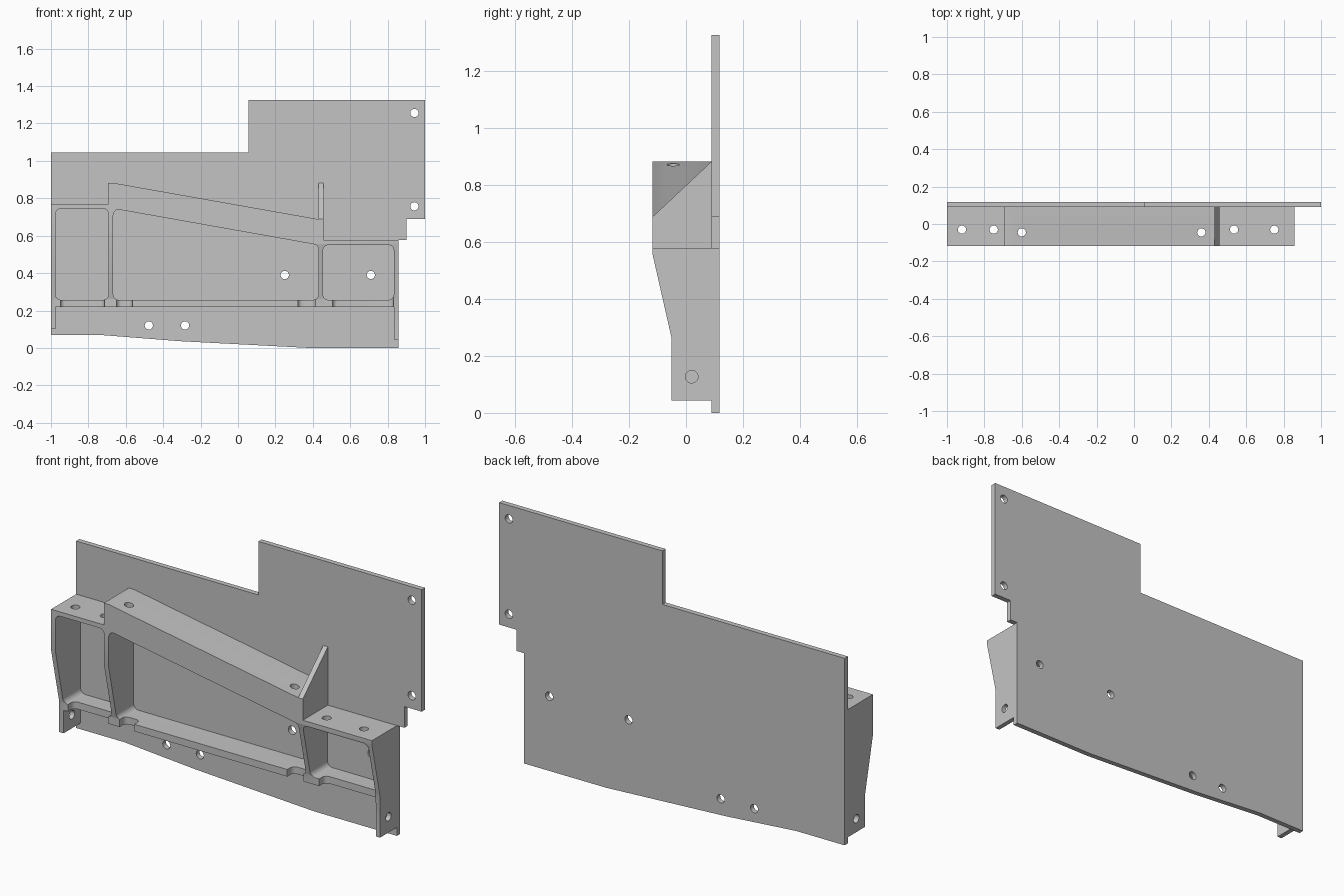
import bpy, bmesh, math
from mathutils import Vector

cube = bpy.data.objects.get("Cube")
if cube:
    bpy.data.objects.remove(cube, do_unlink=True)

grey = bpy.data.materials.new("plain grey")
grey.use_nodes = True
grey.diffuse_color = (0.55, 0.55, 0.55, 1)
grey.node_tree.nodes["Principled BSDF"].inputs["Base Color"].default_value = (0.55, 0.55, 0.55, 1)

PLATE_FRONT, BACK, FRONT = 0.09, 0.117, -0.117
HOLE = 0.022


def prism(name, pts, axis, lo, hi):
    """Extrude a 2D outline along an axis; outline uses the other two axes in order."""
    bm = bmesh.new()

    def place(p, d):
        co = list(p)
        co.insert("xyz".index(axis), d)
        return co
    face = bm.faces.new([bm.verts.new(place(p, lo)) for p in pts])
    move = Vector(place((0, 0), hi - lo))
    geo = bmesh.ops.extrude_face_region(bm, geom=[face])["geom"]
    bmesh.ops.translate(bm, vec=move, verts=[g for g in geo if isinstance(g, bmesh.types.BMVert)])
    bmesh.ops.recalc_face_normals(bm, faces=bm.faces)
    mesh = bpy.data.meshes.new(name)
    bm.to_mesh(mesh)
    bm.free()
    mesh.materials.append(grey)
    ob = bpy.data.objects.new(name, mesh)
    bpy.context.collection.objects.link(ob)
    return ob


def rounded(pts, r, steps=5):
    """Replace each convex corner of an outline by an arc."""
    out = []
    for i, p in enumerate(pts):
        p = Vector(p)
        a = (Vector(pts[i - 1]) - p).normalized()
        b = (Vector(pts[(i + 1) % len(pts)]) - p).normalized()
        half = a.angle(b) / 2
        centre = p + (a + b).normalized() * r / math.sin(half)
        s = p + a * r / math.tan(half) - centre
        e = p + b * r / math.tan(half) - centre
        for k in range(steps + 1):
            out.append(centre + s.lerp(e, k / steps).normalized() * r)
    return out


def circle(u, v, r=HOLE, n=24):
    return [(u + r * math.cos(k * math.tau / n), v + r * math.sin(k * math.tau / n)) for k in range(n)]


def box(u0, u1, v0, v1):
    return [(u0, v0), (u1, v0), (u1, v1), (u0, v1)]


def cut(target, cutter):
    mod = target.modifiers.new("cut", "BOOLEAN")
    mod.operation = "DIFFERENCE"
    mod.solver = "EXACT"
    mod.object = cutter
    bpy.context.view_layer.objects.active = target
    bpy.ops.object.modifier_apply(modifier=mod.name)
    bpy.data.objects.remove(cutter, do_unlink=True)


# Back plate with its screw holes
plate = prism("back_plate", [
    (-1, 0.068), (-0.72, 0.068), (-0.31, 0.036), (0.38, 0), (0.857, 0), (0.857, 0.577),
    (0.9, 0.577), (0.9, 0.688), (1, 0.688), (1, 1.326), (0.055, 1.326), (0.055, 1.046), (-1, 1.046),
], "y", PLATE_FRONT, BACK)
for x, z in [(0.943, 1.256), (0.943, 0.757), (0.25, 0.39), (0.71, 0.39), (-0.477, 0.12), (-0.283, 0.12)]:
    cut(plate, prism("hole", circle(x, z), "y", 0, 0.2))

# Ribbed frame: stepped top, side walls reaching below the shelf
frame = prism("ribbed_frame", [
    (-1, 0.1), (-0.975, 0.1), (-0.975, 0.22), (0.833, 0.22), (0.833, 0.044), (0.857, 0.044),
    (0.857, 0.577), (0.457, 0.577), (0.457, 0.688), (0.43, 0.688), (-0.665, 0.882),
    (-0.695, 0.882), (-0.695, 0.768), (-1, 0.768),
], "y", FRONT, PLATE_FRONT)

# Three open pockets
for outline in (box(-0.975, -0.693, 0.257, 0.745),
                [(-0.667, 0.257), (0.43, 0.257), (0.43, 0.55), (-0.667, 0.745)],
                box(0.455, 0.833, 0.257, 0.55)):
    cut(frame, prism("pocket", rounded(outline, 0.028), "y", -0.2, 0.2))

# Front leans back towards the shelf
cut(frame, prism("lean", [(-0.3, 0.555), (FRONT, 0.555), (-0.05, 0.26), (-0.05, -0.1), (-0.3, -0.1)],
                 "x", -1.2, 1.2))

# Shelf recesses giving clearance below the top holes
for x0, x1 in [(-0.95, -0.715), (-0.65, -0.565), (0.32, 0.415), (0.505, 0.831)]:
    cut(frame, prism("recess", rounded(box(x0, x1, -0.2, 0), 0.025), "z", 0.15, 0.275))

# Vertical holes through the top
for x, y in [(-0.92, -0.03), (-0.75, -0.03), (-0.6, -0.045), (0.36, -0.045), (0.535, -0.03), (0.75, -0.03)]:
    cut(frame, prism("hole", circle(x, y), "z", 0.5, 1))

# Side wall holes
cut(frame, prism("hole", circle(0.02, 0.17), "x", -1.1, -0.9))
cut(frame, prism("hole", circle(0.02, 0.127), "x", 0.8, 0.9))

# Triangular gusset standing on the step
gusset = prism("gusset", [(FRONT, 0.688), (PLATE_FRONT, 0.688), (PLATE_FRONT, 0.882)], "x", 0.43, 0.457)

bpy.ops.object.select_all(action="DESELECT")
for ob in (plate, frame, gusset):
    ob.select_set(True)
bpy.context.view_layer.objects.active = frame
bpy.ops.object.shade_smooth_by_angle(angle=math.radians(30))
